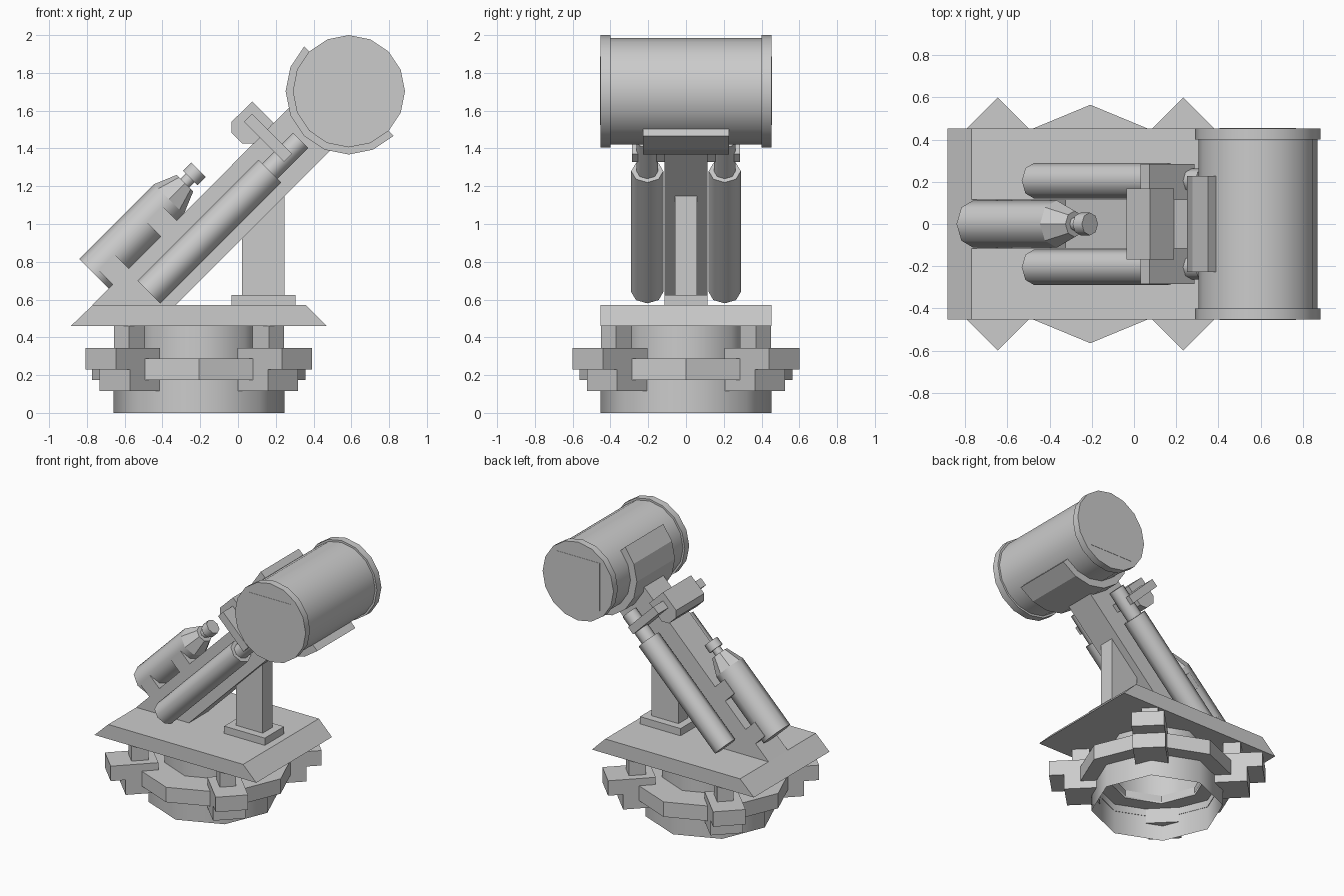
import bpy, bmesh
from math import cos, sin, pi, radians
from mathutils import Vector, Matrix

if "Cube" in bpy.data.objects:
    bpy.data.objects.remove(bpy.data.objects["Cube"])

X, Y, Z = Vector((1, 0, 0)), Vector((0, 1, 0)), Vector((0, 0, 1))
DIAG = Vector((1, 0, 1)).normalized()


def finish(name, bm, smooth=False):
    bmesh.ops.recalc_face_normals(bm, faces=bm.faces)
    me = bpy.data.meshes.new(name)
    bm.to_mesh(me)
    bm.free()
    if smooth:
        me.shade_smooth()
        me.set_sharp_from_angle(angle=radians(50))
    ob = bpy.data.objects.new(name, me)
    bpy.context.collection.objects.link(ob)
    return ob


def lathe(name, origin, axis, side, profile, n, smooth=True, caps=True):
    """Turn (distance, radius) points around an axis."""
    bm = bmesh.new()
    other = axis.cross(side)
    rings = [[bm.verts.new(Vector(origin) + axis * t
                           + (side * cos(2 * pi * i / n) + other * sin(2 * pi * i / n)) * r)
              for i in range(n)] for t, r in profile]
    for a, b in zip(rings, rings[1:]):
        for i in range(n):
            j = (i + 1) % n
            bm.faces.new((a[i], a[j], b[j], b[i]))
    if caps:
        bm.faces.new(rings[0])
        bm.faces.new(rings[-1])
    return finish(name, bm, smooth)


def slab(name, points, half):
    """Extrude an xz outline across y."""
    bm = bmesh.new()
    a = [bm.verts.new((x, -half, z)) for x, z in points]
    b = [bm.verts.new((x, half, z)) for x, z in points]
    bm.faces.new(a)
    bm.faces.new(b)
    for i in range(len(a)):
        j = (i + 1) % len(a)
        bm.faces.new((a[i], a[j], b[j], b[i]))
    return finish(name, bm)


def box(name, lo, hi, matrix=Matrix()):
    lo, hi = Vector(lo), Vector(hi)
    bm = bmesh.new()
    bmesh.ops.create_cube(bm, size=1, matrix=matrix @ Matrix.Translation((lo + hi) / 2)
                          @ Matrix.Diagonal((*(hi - lo), 1)))
    return finish(name, bm)


# turntable: open octagonal drum, clamp ring and four stepped clamps
BASE = (-0.207, 0, 0)
lathe("base_drum", BASE, Z, X, [(0, .453), (.23, .453), (.23, .34), (.46, .34)], 8, caps=False)
lathe("clamp_ring", BASE, Z, X,
      [(.175, .45), (.175, .565), (.288, .565), (.288, .335), (.24, .335)], 8, False, False)
for k in range(4):
    m = Matrix.Translation(BASE) @ Matrix.Rotation(radians(45 + 90 * k), 4, 'Z')
    box("clamp_upper", (.403, -.113, .23), (.735, .113, .343), m)
    box("clamp_lower", (.403, -.113, .117), (.63, .113, .23), m)
    box("clamp_post", (.46, -.057, .343), (.58, .057, .46), m)

# deck plate, support post and sloping beam
slab("deck_plate", [(-.885, .46), (.47, .46), (.36, .57), (-.77, .57)], .453)
box("post_foot", (-.035, -.115, .57), (.305, .115, .625))
box("support_post", (.022, -.057, .625), (.247, .057, 1.25))
slab("sloping_beam", [(-.772, .57), (-.33, .57), (.5, 1.4), (.277, 1.622)], .115)

# pistons on both sides of the beam
for s in (-1, 1):
    low = (-.472, s * .205, .64)
    lathe("piston_sleeve", low, DIAG, Y, [(0, .085), (.905, .085)], 8)
    lathe("piston_rod", low, DIAG, Y, [(.9, .057), (1.135, .057)], 8)

# crossbar and mounting block near the top of the beam
tilt = Matrix.Translation((.159, 0, 1.456)) @ Matrix.Rotation(radians(45), 4, 'Y')
box("crossbar", (-.15, -.285, -.03), (.15, .285, .03), tilt)
slab("mounting_block", [(.075, 1.648), (-.035, 1.54), (-.035, 1.485), (.025, 1.425),
                        (.085, 1.425), (.19, 1.535)], .168)

# gas tank with neck, cap and brackets
TANK = (-.762, 0, .735)
lathe("tank_body", TANK, DIAG, Y, [(0, .112), (.56, .112)], 8)
lathe("tank_shoulder", TANK, DIAG, Y, [(.56, .112), (.68, .062)], 8, False)
lathe("tank_neck", TANK, DIAG, Y, [(.67, .033), (.73, .033)], 8)
lathe("tank_cap", TANK, DIAG, Y, [(.72, .054), (.782, .054)], 8)
along = Matrix.Translation(TANK) @ Matrix.Rotation(radians(-45), 4, 'Y')
for a, b in ((.03, .15), (.39, .51)):
    box("tank_bracket", (a, -.115, -.13), (b, .115, 0), along)

# large drum with end rims and square end panels
DRUM = (.587, 0, 1.703)
lathe("drum_body", DRUM, Y, Z, [(-.41, .282), (.41, .282)], 16)
for s in (-1, 1):
    lathe("drum_rim", DRUM, Y, Z, [(s * .4, .297), (s * .453, .297)], 16)
    box("end_panel", (.405, min(s * .44, s * .455), 1.525), (.767, max(s * .44, s * .455), 1.888))

# half-round cradle under the drum
arc = [radians(135 + 22.5 * i) for i in range(9)]
outline = [(.587 + r * cos(a), 1.703 + r * sin(a))
           for r, angles in ((.335, arc), (.275, arc[::-1])) for a in angles]
slab("cradle", outline, .228)
